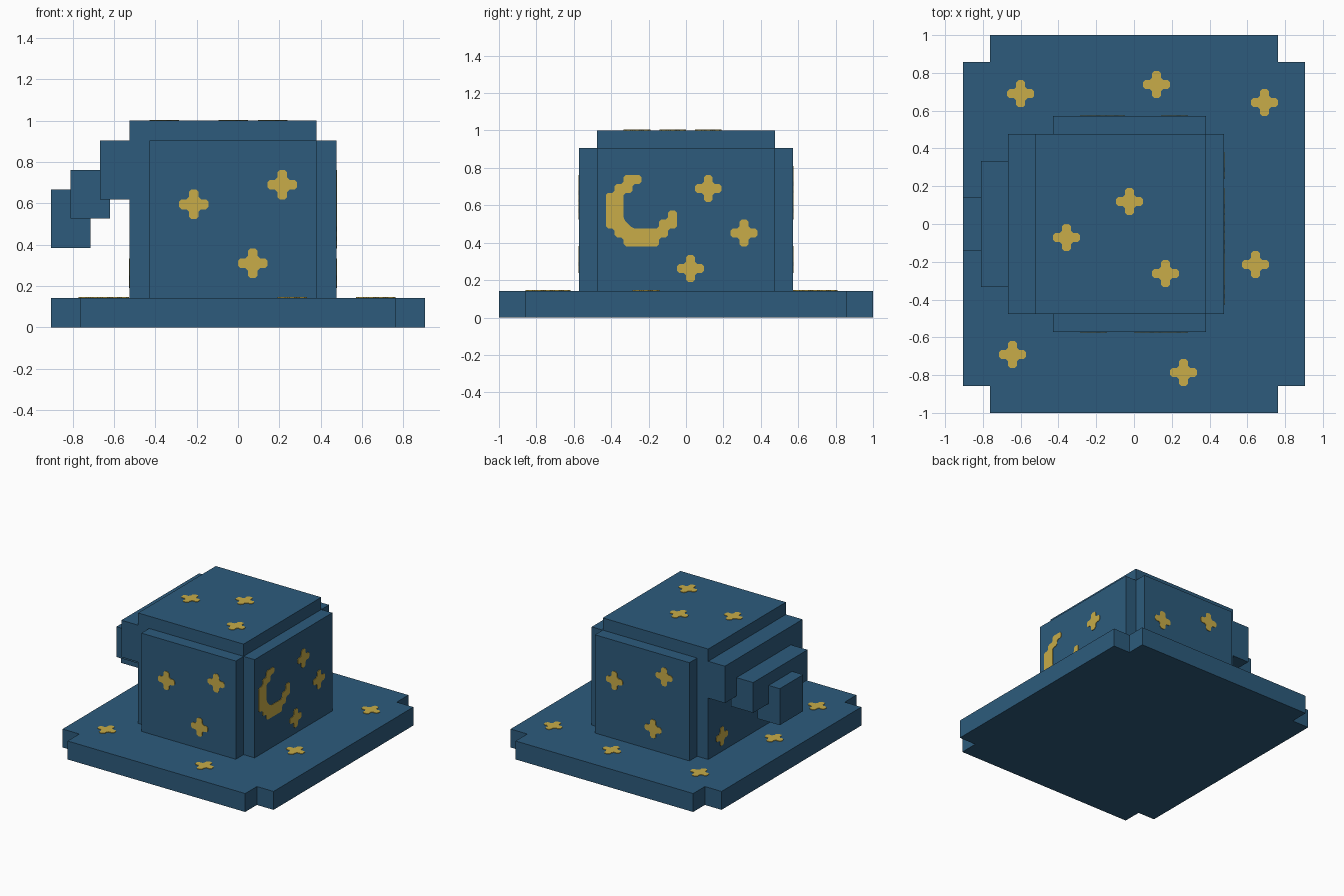
import bpy, bmesh
from mathutils import Vector

if "Cube" in bpy.data.objects:
    bpy.data.objects.remove(bpy.data.objects["Cube"])

CELL = 1 / 21  # the model sits on a grid of this pitch


def material(name, rgb):
    m = bpy.data.materials.new(name)
    m.diffuse_color = (*rgb, 1)
    m.use_nodes = True
    m.node_tree.nodes["Principled BSDF"].inputs["Base Color"].default_value = m.diffuse_color
    return m


blue = material("night_blue", (0.026, 0.105, 0.202))
gold = material("gold", (0.578, 0.413, 0.065))


def add_object(name, bm, mat):
    bmesh.ops.recalc_face_normals(bm, faces=bm.faces[:])
    me = bpy.data.meshes.new(name)
    bm.to_mesh(me)
    bm.free()
    me.materials.append(mat)
    ob = bpy.data.objects.new(name, me)
    bpy.context.collection.objects.link(ob)
    return ob


def extrude_outline(bm, points, direction):
    face = bm.faces.new([bm.verts.new(p) for p in points])
    new = bmesh.ops.extrude_face_region(bm, geom=[face], use_keep_orig=True)["geom"]
    verts = [g for g in new if isinstance(g, bmesh.types.BMVert)]
    bmesh.ops.translate(bm, verts=verts, vec=direction)


def prism(name, outline, z0, z1):
    bm = bmesh.new()
    extrude_outline(bm, [(x, y, z0) for x, y in outline], Vector((0, 0, z1 - z0)))
    add_object(name, bm, blue)


def box(name, x0, x1, half_y, z0, z1):
    prism(name, [(x0, -half_y), (x1, -half_y), (x1, half_y), (x0, half_y)], z0, z1)


def notched(cx, ax, bx, ay, by):
    """Rectangle with square notched corners: a = inner, b = outer half size."""
    pts = [(bx, -ay), (bx, ay), (ax, ay), (ax, by), (-ax, by), (-ax, ay)]
    pts += [(-x, -y) for x, y in pts]
    return [(cx + x, y) for x, y in pts]


# Hat: brim, crown and stepped drooping tip
prism("brim", notched(0, 0.762, 0.905, 0.857, 1.0), 0, 0.143)
prism("crown", notched(-0.024, 0.405, 0.5, 0.476, 0.571), 0.143, 0.905)
box("crown_top", -0.524, 0.381, 0.476, 0.905, 1.0)
box("tip_base", -0.667, -0.524, 0.476, 0.619, 0.905)
box("tip_middle", -0.81, -0.619, 0.333, 0.527, 0.762)
box("tip_end", -0.905, -0.714, 0.143, 0.384, 0.667)


def clipped(points, cut=0.25):
    """Cut the corners of an outline given in cells."""
    out = []
    for i, p in enumerate(points):
        p = Vector(p)
        for q in (points[i - 1], points[(i + 1) % len(points)]):
            out.append(p + (Vector(q) - p).normalized() * cut)
    return out


STAR = clipped([(1.5, -.5), (1.5, .5), (.5, .5), (.5, 1.5), (-.5, 1.5), (-.5, .5),
                (-1.5, .5), (-1.5, -.5), (-.5, -.5), (-.5, -1.5), (.5, -1.5), (.5, -.5)])
MOON = clipped([(2, 8), (2, 7), (1, 7), (1, 6), (0, 6), (0, 2), (1, 2), (1, 1), (2, 1),
                (2, 0), (6, 0), (6, 1), (7, 1), (7, 2), (8, 2), (8, 4), (7, 4), (7, 3),
                (6, 3), (6, 2), (3, 2), (2, 3), (2, 6), (3, 6), (3, 7), (4, 7), (4, 8)])


def plates(name, outline, u, v, depth, spots):
    """Thin gold plates on the plane spanned by u, v at the given depth."""
    u, v = Vector(u), Vector(v)
    n = u.cross(v)
    bm = bmesh.new()
    for a, b in spots:
        base = u * a + v * b + n * (depth - 0.002)
        extrude_outline(bm, [base + (u * p.x + v * p.y) * CELL for p in outline], n * 0.006)
    add_object(name, bm, gold)


X, Y, Z = (1, 0, 0), (0, 1, 0), (0, 0, 1)

# Stars on each side (positions measured along u and v)
plates("front_stars", STAR, X, Z, 0.571, [(-.214, .595), (.214, .69), (.071, .31)])
plates("back_stars", STAR, (-1, 0, 0), Z, 0.571, [(-.214, .595), (.214, .738), (.119, .31)])
plates("right_stars", STAR, Y, Z, 0.476, [(.119, .69), (.31, .452), (.024, .262)])
plates("left_star", STAR, (0, -1, 0), Z, 0.524, [(-.31, .262)])
plates("top_stars", STAR, X, Y, 1.0, [(-.024, .119), (-.357, -.071), (.167, -.262)])
plates("brim_stars", STAR, X, Y, 0.143,
       [(-.6, .69), (.119, .738), (.69, .643), (.643, -.214), (-.643, -.69),
        (.262, -.786), (-.7, -.08)])

# Crescent moon on the right side
plates("crescent", MOON, Y, Z, 0.476, [(-.429, .381)])
